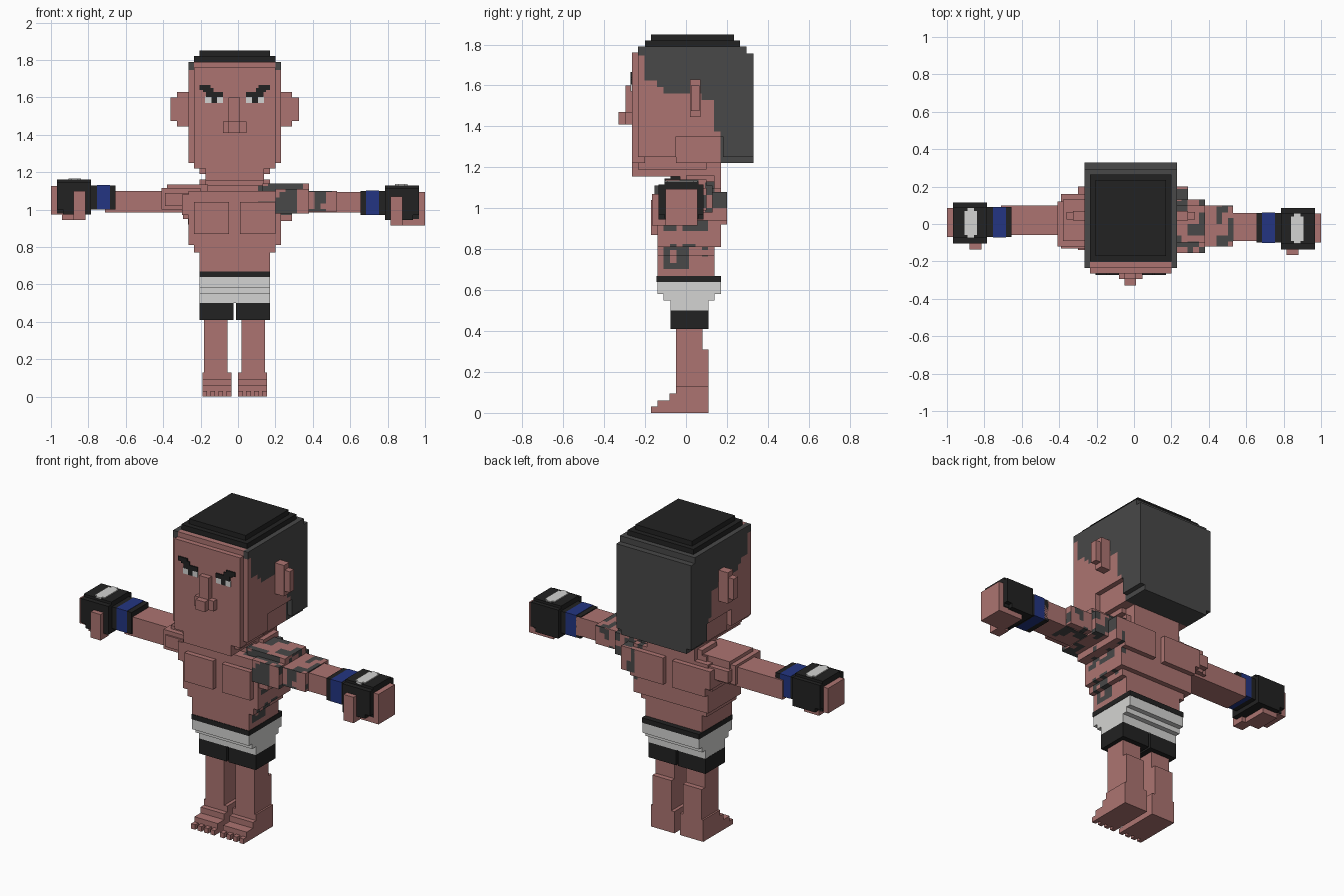
import bpy, bmesh, math
from mathutils import Vector, noise

CX = -0.018   # the body's mirror plane
V = 0.031     # size of one painted cell


def srgb(*rgb):
    return [((c / 255 + 0.055) / 1.055) ** 2.4 if c > 10 else c / 3295 for c in rgb] + [1]


COLOURS = {"skin": (172, 116, 113), "charcoal": (72, 72, 72), "black": (34, 34, 34),
           "white": (212, 212, 210), "blue": (35, 53, 130)}
MATS = {}
for key, rgb in COLOURS.items():
    MATS[key] = bpy.data.materials.new(key)
    MATS[key].diffuse_color = srgb(*rgb)


def part(name, colour, boxes, rule=None, second="charcoal"):
    """Boxes given as (x0, x1, y0, y1, z0, z1); a rule paints cells in the second colour."""
    bm = bmesh.new()
    for b in boxes:
        vs = bmesh.ops.create_cube(bm, size=1)["verts"]
        for v in vs:
            for i in range(3):
                v.co[i] = b[2 * i + (v.co[i] > 0)]
    if rule:
        for axis in range(3):
            n = Vector([axis == i for i in range(3)])
            lo = min(v.co[axis] for v in bm.verts)
            hi = max(v.co[axis] for v in bm.verts)
            for k in range(1, math.ceil((hi - lo) / V)):
                bmesh.ops.bisect_plane(bm, geom=bm.verts[:] + bm.edges[:] + bm.faces[:],
                                       plane_co=n * (lo + k * V), plane_no=n)
        for f in bm.faces:
            f.material_index = int(rule(f.calc_center_median()))
    mesh = bpy.data.meshes.new(name)
    bm.to_mesh(mesh)
    bm.free()
    mesh.materials.append(MATS[colour])
    if rule:
        mesh.materials.append(MATS[second])
    bpy.context.collection.objects.link(bpy.data.objects.new(name, mesh))


def flip(b):
    return (2 * CX - b[1], 2 * CX - b[0], *b[2:])


def both(*boxes):
    return [c for b in boxes for c in (b, flip(b))]


# Head with a painted hairline on both sides
def is_hair(p):
    if p.y < -0.2:
        return p.z > 1.76 and abs(p.x - CX) > 0.22
    for limit, z in ((-0.14, 1.63), (-0.1, 1.59), (0.07, 1.56), (0.14, 1.53), (0.18, 1.38)):
        if p.y < limit:
            return p.z > z
    return True


part("head", "skin", [
    (-0.265, 0.23, -0.235, 0.295, 1.35, 1.79),
    (-0.265, 0.23, -0.235, -0.05, 1.25, 1.35),
    (-0.235, 0.20, -0.05, 0.295, 1.22, 1.35),
    (-0.265, 0.23, 0.18, 0.33, 1.25, 1.755),
    (-0.235, 0.20, 0.18, 0.33, 1.22, 1.25)], is_hair)
part("face", "skin", [(-0.235, 0.20, -0.265, -0.2, 1.22, 1.76)])
part("jaw", "skin", [(-0.175, 0.14, -0.265, 0.03, 1.155, 1.23),
                     (-0.205, 0.17, -0.235, 0.1, 1.19, 1.25)])
part("hair_top", "black", [(-0.235, 0.20, -0.2, 0.265, 1.78, 1.82),
                           (-0.205, 0.17, -0.17, 0.235, 1.81, 1.85)])
part("nose", "skin", [(-0.05, 0.012, -0.295, -0.26, 1.41, 1.60),
                      (-0.08, 0.045, -0.295, -0.26, 1.41, 1.47),
                      (-0.05, 0.012, -0.33, -0.26, 1.41, 1.47)])
part("ears", "skin", both((0.2, 0.29, 0.02, 0.07, 1.445, 1.63),
                          (0.2, 0.325, 0.025, 0.065, 1.475, 1.60)))

# Eyes and brows as thin plates
part("eye_whites", "white", both((0.043, 0.075, -0.270, -0.26, 1.57, 1.605),
                                 (0.107, 0.14, -0.270, -0.26, 1.57, 1.605)))
part("pupils", "black", both((0.075, 0.107, -0.270, -0.26, 1.57, 1.605)))
part("eyebrows", "black", both((0.043, 0.135, -0.272, -0.26, 1.603, 1.63),
                               (0.095, 0.15, -0.272, -0.26, 1.63, 1.65),
                               (0.11, 0.17, -0.272, -0.26, 1.64, 1.665)))


# Tattoo pattern on one shoulder, upper arm and flank
def is_tattoo(p):
    if p.x < 0.11 or p.x > 0.53 or p.y > 0.165 and p.z < 0.9:
        return False
    if p.z < 0.9 and not (0.69 < p.z < 0.83 and -0.12 < p.y < 0.1):
        return False
    if p.x < 0.2 and p.z > 0.9 and p.z < 1.0:
        return False
    return noise.noise(Vector(p) * 15 + Vector((3.3, 1.7, 0.4))) > 0.03


part("torso", "skin", [
    (-0.295, 0.26, -0.11, 0.17, 0.95, 1.07),
    (-0.265, 0.23, -0.14, 0.17, 0.81, 1.10),
    (-0.235, 0.20, -0.14, 0.14, 0.77, 0.82),
    (-0.205, 0.17, -0.14, 0.14, 0.64, 0.78),
    (-0.235, 0.20, -0.08, 0.14, 1.09, 1.13)], is_tattoo)
part("chest_muscles", "skin", both((0.012, 0.20, -0.17, -0.13, 0.87, 1.04)))
part("shoulder_blades", "skin", both((0.012, 0.23, 0.16, 0.2, 0.92, 1.08)))
part("neck", "skin", [(-0.175, 0.14, -0.03, 0.17, 1.08, 1.23),
                      (-0.205, 0.17, 0.0, 0.14, 1.12, 1.16)])

# Arms, each slightly offset from the other
part("plain_arm", "skin", [
    (-0.71, -0.2, -0.06, 0.1, 0.985, 1.10),
    (-0.41, -0.2, -0.12, 0.12, 1.00, 1.115),
    (-0.38, -0.16, -0.09, 0.13, 1.00, 1.135),
    (-0.39, -0.2, -0.13, 0.16, 1.02, 1.09),
    (-0.30, -0.2, -0.14, 0.2, 0.97, 1.08)])
part("tattooed_arm", "skin", [
    (0.2, 0.70, -0.09, 0.06, 0.985, 1.095),
    (0.2, 0.53, -0.12, 0.1, 0.99, 1.10),
    (0.2, 0.38, -0.155, 0.13, 0.98, 1.11),
    (0.13, 0.38, -0.1, 0.1, 1.00, 1.14),
    (0.2, 0.29, -0.13, 0.2, 0.94, 1.08)], is_tattoo)

# Hands, gloves and wrist wraps; dy and dz shift one side against the other
for side, s, dy, dz in (("left", -1, 0.0, 0.0), ("right", 1, -0.03, -0.03)):
    def arm(x0, x1, y0, y1, z0, z1):
        a, b = sorted((s * x0, s * x1))
        return (a, b, y0 + dy, y1 + dy, z0 + dz, z1 + dz)
    part(side + "_hand", "skin", [arm(0.84, 1.0, -0.07, 0.085, 0.975, 1.125),
                                  arm(0.84, 0.94, -0.07, 0.085, 0.945, 1.0),
                                  arm(0.815, 0.88, -0.135, -0.06, 0.945, 1.10)]
         + ([arm(0.88, 1.0, -0.07, 0.085, 0.945, 1.0)] if s > 0 else []))
    part(side + "_glove", "black", [arm(0.785, 0.935, -0.105, 0.115, 0.975, 1.13),
                                    arm(0.785, 0.968, -0.075, 0.09, 0.98, 1.16),
                                    arm(0.785, 0.968, -0.105, 0.115, 1.0, 1.145)])
    part(side + "_glove_patch", "white", [arm(0.84, 0.905, -0.06, 0.07, 1.155, 1.166),
                                          arm(0.855, 0.89, -0.075, 0.085, 1.155, 1.166)])
    part(side + "_wrap_trim", "black", [arm(0.655, 0.688, -0.07, 0.09, 1.0, 1.13),
                                        arm(0.75, 0.79, -0.07, 0.09, 1.0, 1.13)])
    part(side + "_wrap", "blue", [arm(0.685, 0.755, -0.072, 0.092, 1.0, 1.132)])

# Shorts with a dark waistband and hems
part("waistband", "black", [(-0.207, 0.172, -0.143, 0.172, 0.64, 0.67)])
part("shorts", "white", [(-0.205, 0.17, -0.14, 0.17, 0.58, 0.645),
                         (-0.205, 0.17, -0.11, 0.14, 0.55, 0.6),
                         (-0.205, 0.17, -0.075, 0.11, 0.5, 0.56)])
part("shorts_hems", "black", both((CX + 0.006, 0.17, -0.075, 0.11, 0.41, 0.5)))

# Legs, feet and toes
part("legs", "skin", both((0.02, 0.145, -0.05, 0.08, 0.05, 0.43),
                          (0.02, 0.145, -0.05, 0.11, 0.05, 0.31)))
part("feet", "skin", both((0.0, 0.155, -0.05, 0.11, 0.0, 0.13),
                          (0.0, 0.155, -0.08, 0.0, 0.0, 0.095),
                          (0.0, 0.155, -0.14, 0.0, 0.0, 0.06)))
part("toes", "skin", both(*[(0.0 + i * 0.043, 0.026 + i * 0.043, -0.17, -0.12, 0.0, 0.03)
                            for i in range(4)]))
